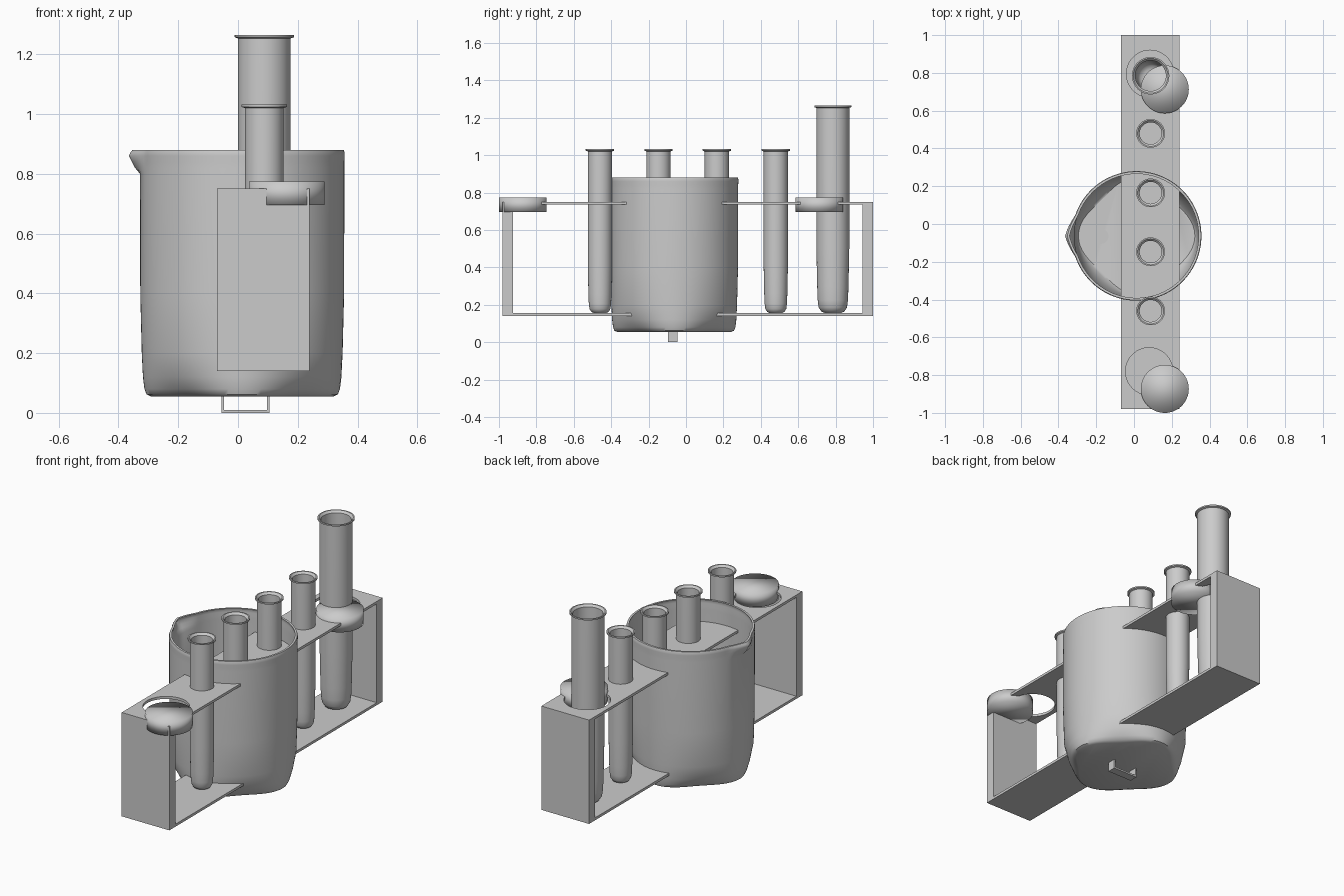
import bpy, bmesh, math
from mathutils import Vector

old = bpy.data.objects.get("Cube")
if old:
    bpy.data.objects.remove(old, do_unlink=True)

grey = bpy.data.materials.new("plain_grey")
grey.use_nodes = True
grey.diffuse_color = (0.6, 0.6, 0.6, 1)
grey.node_tree.nodes["Principled BSDF"].inputs["Base Color"].default_value = (0.6, 0.6, 0.6, 1)


def add_object(name, bm, smooth=None):
    bmesh.ops.recalc_face_normals(bm, faces=bm.faces[:])
    mesh = bpy.data.meshes.new(name)
    bm.to_mesh(mesh)
    bm.free()
    mesh.materials.append(grey)
    obj = bpy.data.objects.new(name, mesh)
    bpy.context.collection.objects.link(obj)
    if smooth:
        bpy.ops.object.select_all(action="DESELECT")
        obj.select_set(True)
        bpy.context.view_layer.objects.active = obj
        bpy.ops.object.shade_smooth_by_angle(angle=math.radians(smooth))
    return obj


def box(name, low, high):
    low, high = Vector(low), Vector(high)
    bm = bmesh.new()
    bmesh.ops.create_cube(bm, size=1)
    for v in bm.verts:
        v.co = (low + high) / 2 + v.co * (high - low)
    return add_object(name, bm)


def cylinder(name, x, y, low, high, radius, smooth=None):
    bm = bmesh.new()
    bmesh.ops.create_cone(bm, cap_ends=True, segments=64, radius1=radius,
                          radius2=radius, depth=high - low)
    bmesh.ops.translate(bm, verts=bm.verts[:], vec=(x, y, (low + high) / 2))
    return add_object(name, bm, smooth)


def lathe(name, profile, x, y, segments=48, reshape=None):
    """Spin (radius, height) pairs; reshape may vary the radius by angle."""
    bm = bmesh.new()
    rings = []
    for r, z in profile:
        ring = []
        for i in range(segments):
            a = math.tau * i / segments
            rr = reshape(r, z, a) if reshape else r
            ring.append(bm.verts.new((x + rr * math.cos(a), y + rr * math.sin(a), z)))
        rings.append(ring)
    for a, b in zip(rings, rings[1:]):
        for i in range(segments):
            j = (i + 1) % segments
            bm.faces.new((a[i], a[j], b[j], b[i]))
    bm.faces.new(rings[0])
    bm.faces.new(rings[-1])
    return add_object(name, bm, 40)


# Beaker: diamond-like base blending into a round wall with a pouring lip
def beaker_shape(r, z, a):
    base = max(0, 1 - (z - 0.055) / 0.16) ** 2
    r -= 0.05 * base * math.sin(2 * a) ** 2
    lip = max(0, 1 - abs(a - math.pi) / 0.32)
    height = max(0, 1 - abs(z - 0.86) / 0.06)
    return r + 0.036 * lip * height ** 0.7


outer = [(0.305, 0.055), (0.32, 0.062), (0.327, 0.08), (0.332, 0.12), (0.336, 0.2),
         (0.341, 0.4), (0.342, 0.8), (0.342, 0.82), (0.342, 0.84), (0.343, 0.86),
         (0.343, 0.87), (0.34, 0.88)]
inner = [(r - 0.012, max(z, 0.07)) for r, z in reversed(outer[1:])]
lathe("beaker", outer + inner, 0.014, -0.063, 128, beaker_shape)

# Small raised drop on the beaker floor
lathe("floor_drop", [(0.04, 0.069), (0.04, 0.075)], -0.175, -0.065)

# Foot bracket under the beaker
box("bracket_bar", (-0.055, -0.095, 0), (0.105, -0.045, 0.01))
for side, x in (("right", -0.055), ("left", 0.097)):
    box("bracket_leg_" + side, (x, -0.095, 0.01), (x + 0.008, -0.045, 0.06))

# Rack with two large openings in the upper shelf
shelf = box("upper_shelf", (-0.07, -0.98, 0.735), (0.24, 1, 0.75))
for x, y in ((0.08, -0.78), (0.085, 0.795)):
    cutter = cylinder("shelf_cutter", x, y, 0.7, 0.8, 0.125)
    cutter.hide_render = True
    cut = shelf.modifiers.new("opening", "BOOLEAN")
    cut.object = cutter
    cut.solver = "EXACT"
    bpy.context.view_layer.objects.active = shelf
    bpy.ops.object.modifier_apply(modifier=cut.name)
    bpy.data.objects.remove(cutter, do_unlink=True)
box("lower_shelf", (-0.07, -0.98, 0.14), (0.24, 1, 0.155))
box("front_wall", (-0.07, -0.98, 0.14), (0.24, -0.925, 0.75))
box("back_wall", (-0.07, 0.945, 0.14), (0.24, 1, 0.75))

# Loose discs cut out of the shelf openings
cylinder("front_disc", 0.163, -0.873, 0.695, 0.775, 0.127, 180)
cylinder("back_disc", 0.163, 0.713, 0.695, 0.775, 0.127, 180)


# Test tubes: rounded foot, straight wall, thin flared rim, hollow inside
def tube(name, y, radius, top):
    foot = 0.155
    out = [(radius * f, foot + radius * h) for f, h in
           ((0.45, 0), (0.7, 0.1), (0.86, 0.35), (0.92, 0.8), (0.95, 1.6), (1, 4))]
    wall = 0.007
    inside = [(r - wall, z + wall) for r, z in reversed(out)]
    rim = [(radius, top - 0.012), (radius + 0.011, top - 0.008),
           (radius + 0.011, top), (radius + 0.004, top), (radius - wall, top - 0.012)]
    lathe(name, out + rim + inside, 0.088, y)


for i, y in enumerate((-0.46, -0.147, 0.165, 0.48)):
    tube("small_tube_%d" % (i + 1), y, 0.065, 1.032)
tube("large_tube", 0.785, 0.088, 1.265)
